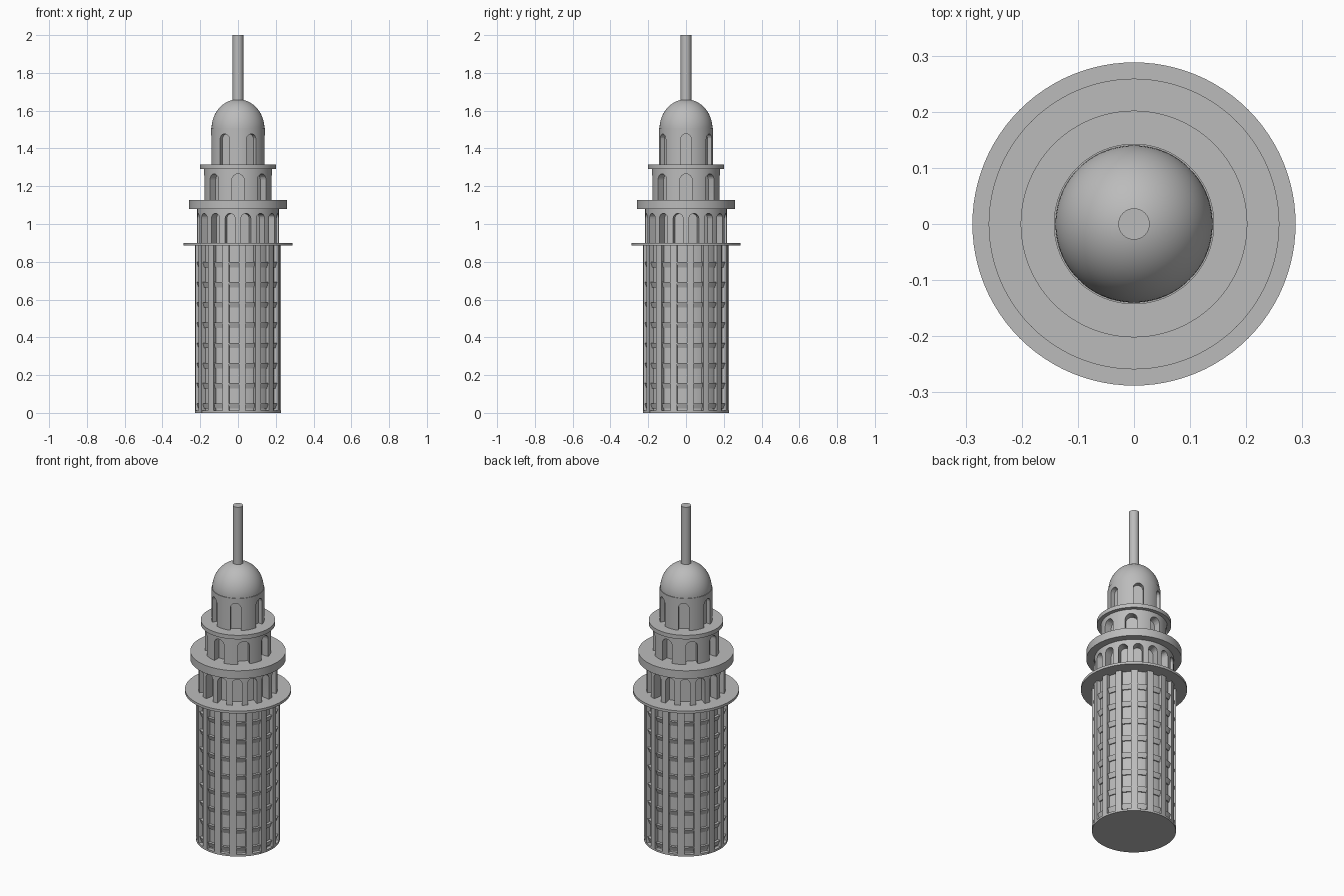
import bpy, bmesh, math
from math import sin, cos, pi, radians

if "Cube" in bpy.data.objects:
    bpy.data.objects.remove(bpy.data.objects["Cube"], do_unlink=True)

# One stone colour throughout
stone = bpy.data.materials.new("grey_stone")
stone.use_nodes = True
GREY = (0.5, 0.5, 0.5, 1)
stone.diffuse_color = GREY
stone.node_tree.nodes["Principled BSDF"].inputs["Base Color"].default_value = GREY


def make(name, bm):
    bmesh.ops.recalc_face_normals(bm, faces=bm.faces)
    mesh = bpy.data.meshes.new(name)
    bm.to_mesh(mesh)
    bm.free()
    mesh.materials.append(stone)
    ob = bpy.data.objects.new(name, mesh)
    bpy.context.collection.objects.link(ob)
    return ob


def smooth(ob):
    bpy.ops.object.select_all(action='DESELECT')
    ob.select_set(True)
    bpy.context.view_layer.objects.active = ob
    bpy.ops.object.shade_smooth_by_angle(angle=radians(30))


def lathe(name, profile, n=96):
    """Revolve (radius, height) points, capping both ends."""
    bm = bmesh.new()
    rings = [[bm.verts.new((r * cos(2 * pi * i / n), r * sin(2 * pi * i / n), z))
              for i in range(n)] for r, z in profile]
    for a, b in zip(rings, rings[1:]):
        for i in range(n):
            j = (i + 1) % n
            bm.faces.new((a[i], a[j], b[j], b[i]))
    bm.faces.new(rings[0][::-1])
    bm.faces.new(rings[-1])
    ob = make(name, bm)
    smooth(ob)
    return ob


def disc(name, r, z0, z1, n=96):
    return lathe(name, [(r, z0), (r, z1)], n)


def arc_block(bm, mid, half, profile, steps=6):
    """Sweep a closed (radius, height) section along an arc."""
    rings = []
    for k in range(steps + 1):
        a = mid - half + 2 * half * k / steps
        rings.append([bm.verts.new((r * cos(a), r * sin(a), z)) for r, z in profile])
    m = len(profile)
    for p, q in zip(rings, rings[1:]):
        for i in range(m):
            j = (i + 1) % m
            bm.faces.new((p[i], p[j], q[j], q[i]))
    bm.faces.new(rings[0][::-1])
    bm.faces.new(rings[-1])


def arched_drum(name, r, core, z0, z1, count, start, width, apex):
    """Round drum with a ring of deep, round-headed niches."""
    drum = disc(name, r, z0, z1)
    h = width / 2
    outline = [(-h, z0 - 0.05), (h, z0 - 0.05)]
    outline += [(h * cos(pi * k / 12), apex - h + h * sin(pi * k / 12)) for k in range(13)]
    bm = bmesh.new()
    for c in range(count):
        a = start + 2 * pi * c / count
        ends = [[bm.verts.new((d * cos(a) - t * sin(a), d * sin(a) + t * cos(a), z))
                 for t, z in outline] for d in (core, r + 0.05)]
        near, far = ends
        for i in range(len(outline)):
            j = (i + 1) % len(outline)
            bm.faces.new((near[i], near[j], far[j], far[i]))
        bm.faces.new(near[::-1])
        bm.faces.new(far)
    cutter = make(name + "_cutter", bm)
    cutter.hide_render = True
    mod = drum.modifiers.new("niches", 'BOOLEAN')
    mod.operation = 'DIFFERENCE'
    mod.solver = 'EXACT'
    mod.object = cutter
    bpy.context.view_layer.objects.active = drum
    bpy.ops.object.modifier_apply(modifier=mod.name)
    bpy.data.objects.remove(cutter, do_unlink=True)
    smooth(drum)
    return drum


# Shaft: recessed core, vertical piers and spandrels between the windows
R, TOP, BAYS, ROWS = 0.228, 0.886, 16, 8
PITCH = 2 * pi / BAYS
FIRST = radians(-95.6)
disc("shaft_core", 0.206, 0, TOP)
disc("shaft_base", R, 0, 0.012)
piers, spandrels = bmesh.new(), bmesh.new()
for b in range(BAYS):
    bay = FIRST + b * PITCH
    arc_block(piers, bay + PITCH / 2, PITCH * 0.2,
              [(0.195, 0), (R, 0), (R, TOP), (0.195, TOP)])
    for row in range(ROWS):
        z = 0.022 + row * 0.107
        arc_block(spandrels, bay, PITCH * 0.31,
                  [(0.195, z), (0.212, z), (0.222, z + 0.028), (0.195, z + 0.028)])
smooth(make("shaft_piers", piers))
smooth(make("shaft_spandrels", spandrels))

# Upper stages, each an arched drum under a round ledge
disc("lower_ledge", 0.288, 0.885, 0.9)
arched_drum("arcade", 0.216, 0.165, 0.9, 1.082, 16, PITCH / 2, 0.053, 1.056)
disc("middle_ledge", 0.259, 1.08, 1.128)
arched_drum("middle_drum", 0.18, 0.135, 1.128, 1.292, 8, 0, 0.065, 1.265)
disc("upper_ledge", 0.202, 1.29, 1.314)
arched_drum("upper_drum", 0.143, 0.115, 1.314, 1.507, 6, 0, 0.057, 1.477)

# Dome and mast
lathe("dome", [(0.14 * cos(t), 1.505 + 0.155 * sin(t))
               for t in (radians(85) * k / 20 for k in range(21))])
disc("mast", 0.028, 1.64, 2, 32)
